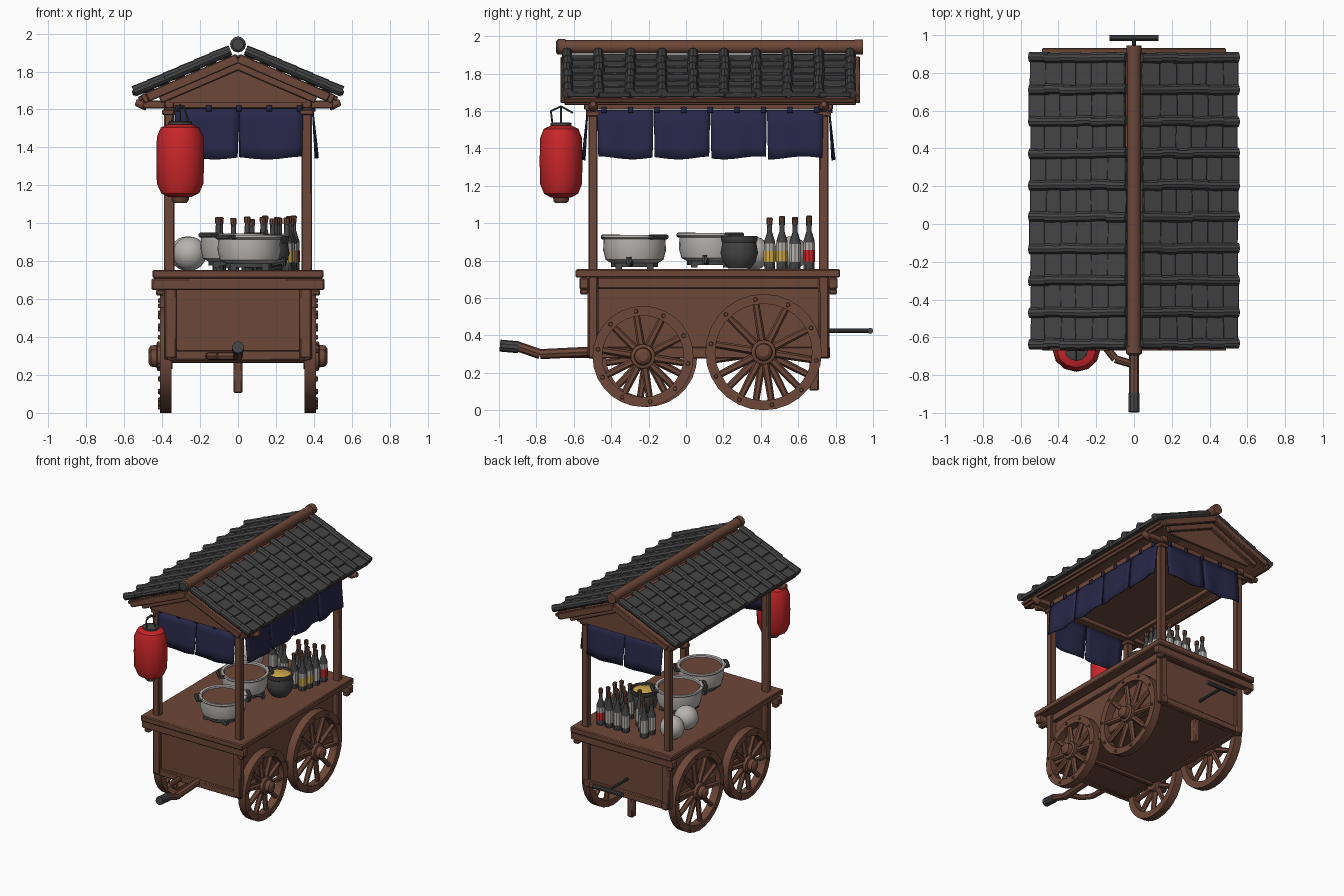
import bpy, bmesh, math, random
from mathutils import Vector, Matrix

if "Cube" in bpy.data.objects:
    bpy.data.objects.remove(bpy.data.objects["Cube"])
random.seed(4)

def material(name, rgb):
    m = bpy.data.materials.new(name)
    m.diffuse_color = (*rgb, 1)
    m.use_nodes = True
    m.node_tree.nodes["Principled BSDF"].inputs["Base Color"].default_value = m.diffuse_color
    return m

WOOD = material("brown wood", (0.152, 0.063, 0.04))
DARK = material("charcoal", (0.058, 0.058, 0.058))
NAVY = material("navy cloth", (0.021, 0.021, 0.067))
RED = material("red paper", (0.58, 0.019, 0.022))
PALE = material("pale metal", (0.47, 0.45, 0.43))
GOLD = material("yellow", (0.62, 0.40, 0.07))

def finish(name, bm, mat, bevel=0, solid=0):
    bmesh.ops.recalc_face_normals(bm, faces=bm.faces)
    me = bpy.data.meshes.new(name)
    bm.to_mesh(me)
    bm.free()
    me.materials.append(mat)
    ob = bpy.data.objects.new(name, me)
    bpy.context.collection.objects.link(ob)
    if solid:
        ob.modifiers.new("thickness", 'SOLIDIFY').thickness = solid
    if bevel:
        ob.modifiers.new("worn edges", 'BEVEL').width = bevel
    bpy.ops.object.select_all(action='DESELECT')
    ob.select_set(True)
    bpy.context.view_layer.objects.active = ob
    bpy.ops.object.shade_smooth_by_angle(angle=math.radians(35))
    return ob

def box(bm, c, s, rot=None):
    m = Matrix.Translation(c) @ (rot or Matrix()) @ Matrix.Diagonal((*s, 1))
    bmesh.ops.create_cube(bm, size=1, matrix=m)

def rod(bm, a, b, r1, r2=None, seg=10):
    a, b = Vector(a), Vector(b)
    q = (b - a).to_track_quat('Z', 'Y').to_matrix().to_4x4()
    bmesh.ops.create_cone(bm, cap_ends=True, segments=seg, radius1=r1, radius2=r1 if r2 is None else r2,
                          depth=(b - a).length, matrix=Matrix.Translation((a + b) / 2) @ q)

def path(bm, pts, r, seg=8):
    for a, b in zip(pts, pts[1:]):
        rod(bm, a, b, r, seg=seg)

def lathe(bm, prof, m, seg=20, closed=False):
    rings = [[bm.verts.new(m @ Vector((r * math.cos(2 * math.pi * i / seg), r * math.sin(2 * math.pi * i / seg), z)))
              for i in range(seg)] for r, z in prof]
    pairs = list(zip(rings, rings[1:])) + ([(rings[-1], rings[0])] if closed else [])
    for A, B in pairs:
        for i in range(seg):
            j = (i + 1) % seg
            bm.faces.new((A[i], A[j], B[j], B[i]))
    if not closed:
        bm.faces.new(rings[0])
        bm.faces.new(rings[-1])

def at(x, y, z):
    return Matrix.Translation((x, y, z))

# Cart body with corner posts, rails and counter
bm = bmesh.new()
box(bm, (0, 0.12, 0.5), (0.69, 1.24, 0.43))
for s in (-1, 1):
    box(bm, (s * 0.345, 0.125, 0.308), (0.05, 1.29, 0.062))
    box(bm, (s * 0.35, 0.125, 0.68), (0.05, 1.29, 0.06))
for y in (-0.5, 0.74):
    box(bm, (0, y, 0.303), (0.66, 0.045, 0.052))
    box(bm, (0, y, 0.68), (0.66, 0.045, 0.06))
box(bm, (0, 0.685, 0.2), (0.045, 0.05, 0.19))
finish("cart_body", bm, WOOD, 0.006)
bm = bmesh.new()
box(bm, (0, 0.117, 0.732), (0.9, 1.415, 0.045))
for y in (-0.545, 0.785):
    box(bm, (0, y, 0.678), (0.91, 0.05, 0.062))
    for s in (-1, 1):
        box(bm, (s * 0.41, y, 0.635), (0.045, 0.045, 0.03))
finish("counter", bm, WOOD, 0.007)
bm = bmesh.new()
for s in (-1, 1):
    for y in (-0.497, 0.737):
        box(bm, (s * 0.362, y, 0.96), (0.054, 0.05, 1.36))
        box(bm, (s * 0.362, y, 1.585), (0.075, 0.075, 0.03))
        box(bm, (s * 0.355, y, 0.5), (0.06, 0.06, 0.42))
finish("posts", bm, WOOD, 0.006)

# Wheels: rim, spokes, hub and rivets
def wheel(name, y, z, r, s):
    bm = bmesh.new()
    m = at(s * 0.385, y, z) @ Matrix.Rotation(s * math.pi / 2, 4, 'Y')
    lathe(bm, [(r, -0.035), (r, 0.027), (r - 0.052, 0.027), (r - 0.052, -0.035)], m, 28, True)
    for i in range(10):
        a = 2 * math.pi * (i + 0.25) / 10
        d = Vector((math.cos(a), math.sin(a), 0))
        rod(bm, m @ (d * 0.03), m @ (d * (r - 0.04)), 0.022, 0.018, 6)
        p = d * (r - 0.026)
        rod(bm, m @ (p + Vector((0, 0, 0.02))), m @ (p + Vector((0, 0, 0.036))), 0.014, 0.01, 6)
    lathe(bm, [(0.055, -0.04), (0.068, 0), (0.066, 0.04), (0.048, 0.045), (0.044, 0.075), (0.025, 0.088)], m, 14)
    finish(name, bm, WOOD)

for side, s in (("left", -1), ("right", 1)):
    wheel("front_wheel_" + side, -0.23 if s > 0 else -0.21, 0.288, 0.27, s)
    wheel("rear_wheel_" + side, 0.415, 0.311, 0.311, s)
bm = bmesh.new()
rod(bm, (-0.4, -0.21, 0.288), (0.4, -0.23, 0.288), 0.025)
rod(bm, (-0.4, 0.415, 0.312), (0.4, 0.415, 0.312), 0.025)
finish("axles", bm, WOOD)

# Pull pole with side brace and grip, and rear push handle
bm = bmesh.new()
path(bm, [(0, -0.48, 0.315), (0, -0.78, 0.3), (0, -0.91, 0.345)], 0.027)
path(bm, [(-0.155, -0.5, 0.3), (-0.15, -0.65, 0.3), (-0.1, -0.715, 0.3), (0, -0.745, 0.3)], 0.021)
finish("pull_pole", bm, WOOD)
bm = bmesh.new()
rod(bm, (0, -0.895, 0.337), (0, -0.995, 0.346), 0.032)
finish("pole_grip", bm, DARK)
bm = bmesh.new()
rod(bm, (0, 0.74, 0.425), (0, 0.985, 0.425), 0.011)
rod(bm, (-0.13, 0.985, 0.425), (0.13, 0.985, 0.425), 0.016)
finish("push_handle", bm, DARK)

# Roof timber: beams, boards under the tiles, gables, eaves and flat ceiling
SLOPE = 0.43
ANG = math.atan(SLOPE)
def roof_z(x, top=1.925):
    return top - SLOPE * abs(x)

bm = bmesh.new()
for s in (-1, 1):
    tilt = Matrix.Rotation(s * ANG, 4, 'Y')
    box(bm, (s * 0.262, 0.13, roof_z(0.262, 1.88)), (0.57, 1.55, 0.025), tilt)
    box(bm, (s * 0.49, 0.13, roof_z(0.49, 1.87)), (0.03, 1.56, 0.05), tilt)
    box(bm, (s * 0.362, 0.12, 1.632), (0.05, 1.33, 0.05))
    for y in (-0.655, 0.915):
        box(bm, (s * 0.24, y, roof_z(0.24, 1.87)), (0.52, 0.032, 0.05), tilt)
    for y in (-0.615, 0.87):
        box(bm, (s * 0.2, y, roof_z(0.2, 1.83)), (0.46, 0.035, 0.045), tilt)
for y in (-0.497, 0.737):
    box(bm, (0, y, 1.627), (1.0, 0.055, 0.042))
    for s in (-1, 1):
        rod(bm, (s * 0.48, y, 1.62), (s * 0.54, y, 1.637), 0.03, 0.02, 8)
box(bm, (0, 0.12, 1.645), (0.7, 1.25, 0.012))
finish("roof_frame", bm, WOOD, 0.005)
bm = bmesh.new()
for y in (-0.6, 0.84):
    pts = [(-0.36, 1.635), (0.36, 1.635), (0.36, 1.71), (0, 1.86), (-0.36, 1.71)]
    f = bm.faces.new([bm.verts.new((x, y, z)) for x, z in pts])
    ext = bmesh.ops.extrude_face_region(bm, geom=[f])
    bmesh.ops.translate(bm, vec=(0, 0.02, 0), verts=[v for v in ext['geom'] if isinstance(v, bmesh.types.BMVert)])
finish("gable_panels", bm, WOOD)
bm = bmesh.new()
rod(bm, (0, -0.67, 1.943), (0, 0.94, 1.943), 0.036, seg=12)
rod(bm, (0, 0.9, 1.943), (0, 0.945, 1.943), 0.04, seg=12)
rod(bm, (0, -0.685, 1.943), (0, -0.645, 1.943), 0.042, seg=12)
finish("ridge_beam", bm, WOOD)
bm = bmesh.new()
rod(bm, (0, -0.684, 1.943), (0, -0.695, 1.943), 0.042, 0.03, seg=12)
finish("ridge_end_cap", bm, DARK)

# Overlapping flat tiles and the rounded rolls between them
BAYS, COURSES = 9, 6
Y0, PITCH, STEP = -0.635, 1.515 / 9, 0.082
tiles, rolls = bmesh.new(), bmesh.new()
for s in (-1, 1):
    for c in range(COURSES):
        x = 0.05 + STEP * c
        for b in range(BAYS):
            j = random.uniform(-0.006, 0.006)
            tilt = Matrix.Rotation(s * (ANG - 0.12 + j * 4), 4, 'Y') @ Matrix.Rotation(j * 3, 4, 'Z')
            xc = x + 0.041 + j
            box(tiles, (s * xc, Y0 + PITCH * (b + 0.5), roof_z(xc, 1.916) + j * 0.5), (0.102, PITCH, 0.028), tilt)
        for b in range(BAYS + 1):
            y = Y0 + PITCH * b + random.uniform(-0.004, 0.004)
            x2 = x + STEP + 0.008
            rod(rolls, (s * (x - 0.01), y, roof_z(x - 0.01, 1.93)), (s * x2, y, roof_z(x2, 1.932)), 0.027, 0.029, 10)
finish("roof_tiles", tiles, DARK, 0.004)
finish("roof_rolls", rolls, DARK)

# Split cloth curtains on the front, right and back
cloth = bmesh.new()
def curtain(a, b, out, panels, z0=1.345, z1=1.605):
    a, b, out = Vector(a), Vector(b), Vector(out)
    for k in range(panels):
        n, rows, grid = 8, 4, []
        for r in range(rows + 1):
            t, row = r / rows, []
            for i in range(n + 1):
                u = i / n
                u2 = 0.5 + (u - 0.5) * (0.995 - 0.035 * t)
                p = a.lerp(b, (k + u2) / panels)
                p += out * (0.022 * t + 0.007 * t * math.sin(u * 9 + k * 2))
                row.append(cloth.verts.new((p.x, p.y, z1 + (z0 - z1) * t + 0.008 * t * math.cos(u * 5 + k))))
            grid.append(row)
        for r in range(rows):
            for i in range(n):
                cloth.faces.new((grid[r][i], grid[r][i + 1], grid[r + 1][i + 1], grid[r + 1][i]))
    tabs = panels * 2
    for i in range(tabs + 1):
        p = a.lerp(b, 0.03 + 0.94 * i / tabs)
        d = (b - a).normalized()
        w = [(p + d * e + out * 0.004) for e in (-0.014, 0.014)]
        cloth.faces.new([cloth.verts.new((q.x, q.y, z)) for q, z in
                         ((w[0], 1.59), (w[1], 1.59), (w[1], 1.622), (w[0], 1.622))])

curtain((-0.335, -0.53, 0), (0.345, -0.53, 0), (0, -1, 0), 2)
curtain((0.397, -0.475, 0), (0.397, 0.735, 0), (1, 0, 0), 4, 1.35)
curtain((-0.335, 0.77, 0), (0.335, 0.77, 0), (0, 1, 0), 2)
finish("curtains", cloth, NAVY, solid=0.008)

# Hanging paper lantern
L = at(-0.305, -0.668, 0) @ Matrix.Diagonal((1, 0.91, 1, 1))
bm = bmesh.new()
lathe(bm, [(0.06, 1.138), (0.1, 1.158), (0.123, 1.21), (0.126, 1.33), (0.123, 1.455), (0.102, 1.505), (0.06, 1.522)], L, 12)
finish("lantern", bm, RED)
bm = bmesh.new()
lathe(bm, [(0.06, 1.5), (0.062, 1.535), (0.05, 1.54)], L, 12)
path(bm, [L @ Vector(p) for p in ((-0.045, 0, 1.53), (-0.03, 0, 1.6), (0.02, 0, 1.62), (0.045, 0, 1.53))], 0.005, 6)
path(bm, [L @ Vector(p) for p in ((0, -0.05, 1.53), (0, -0.06, 1.6), (0, 0, 1.625), (0, 0.07, 1.59))], 0.005, 6)
finish("lantern_cap_and_hook", bm, DARK)
bm = bmesh.new()
lathe(bm, [(0.035, 1.108), (0.045, 1.12), (0.048, 1.15)], L, 12)
finish("lantern_base", bm, WOOD)

# Soup pots on burner stands, with handles, taps and broth
pots, stands, broth = bmesh.new(), bmesh.new(), bmesh.new()
for x, y, z in ((0.06, -0.275, 0.785), (-0.03, 0.13, 0.795)):
    m = at(x, y, z)
    lathe(pots, [(0.12, 0), (0.155, 0.02), (0.168, 0.07), (0.165, 0.13), (0.178, 0.14), (0.176, 0.152), (0.155, 0.15),
                 (0.152, 0.12)], m, 24)
    lathe(broth, [(0.152, 0.122), (0.15, 0.138)], m, 24)
    lathe(stands, [(0.125, -0.018), (0.125, 0.004), (0.1, 0.004), (0.1, -0.018)], m, 16, True)
    for i in range(4):
        a = math.pi / 4 + i * math.pi / 2
        box(stands, (x + 0.12 * math.cos(a), y + 0.12 * math.sin(a), z - 0.014), (0.035, 0.035, 0.035))
    for a in (0.8, 0.8 + math.pi):
        pts = [m @ Vector((r * math.cos(a + o), r * math.sin(a + o), 0.142))
               for r, o in ((0.165, -0.3), (0.2, -0.24), (0.2, 0.24), (0.165, 0.3))]
        path(stands, pts, 0.013, 6)
    rod(stands, (x + 0.12, y - 0.02, z), (x + 0.19, y - 0.03, z + 0.015), 0.016, seg=8)
    rod(stands, (x + 0.18, y - 0.03, z - 0.01), (x + 0.18, y - 0.03, z + 0.035), 0.013, seg=8)
finish("soup_pots", pots, PALE)
finish("burners_and_handles", stands, DARK)
finish("broth", broth, WOOD)
bm = bmesh.new()
K = at(0.17, 0.285, 0.757)
lathe(bm, [(0.06, 0), (0.088, 0.035), (0.102, 0.085), (0.092, 0.14), (0.1, 0.155), (0.1, 0.175), (0.088, 0.175),
           (0.083, 0.14)], K, 18)
finish("kettle_pot", bm, DARK)
bm = bmesh.new()
lathe(bm, [(0.084, 0.145), (0.083, 0.162), (0.045, 0.174)], K, 14)
finish("noodles", bm, GOLD)

# Round white jars
bm = bmesh.new()
for x, y in ((-0.255, 0.36), (-0.27, 0.56)):
    bmesh.ops.create_uvsphere(bm, u_segments=18, v_segments=12, radius=0.09, matrix=at(x, y, 0.84))
finish("round_jars", bm, PALE)

# Loose rows of bottles with two-tone labels and caps
glass, caps = bmesh.new(), bmesh.new()
labels = {"yellow": (bmesh.new(), GOLD), "white": (bmesh.new(), PALE), "red": (bmesh.new(), RED)}
order = ["yellow", "yellow", "white", "red"]
ROWS = (0.447, 0.513, 0.583, 0.658)
for x, picks in ((0.275, (0, 1, 2, 3)), (0.2, (0, 1, 2, 3)), (0.125, (2, 3)), (0.055, (1, 3)), (-0.03, (2,)), (-0.11, (2, 3))):
    for k in picks:
        m = at(x + 0.012 * (k - 1.5), ROWS[k], 0.754) @ Matrix.Diagonal((1, 1, random.uniform(0.96, 1.03), 1))
        lathe(glass, [(0.03, 0), (0.031, 0.15), (0.014, 0.2), (0.013, 0.25)], m, 10)
        lathe(caps, [(0.016, 0.245), (0.017, 0.275), (0.012, 0.28)], m, 8)
        lathe(labels["white"][0], [(0.0325, 0.04), (0.0325, 0.14)], m, 10)
        if x > 0.25 and order[k] != "white":
            lathe(labels[order[k]][0], [(0.0335, 0.04), (0.0335, 0.1)], m, 10)
finish("bottles", glass, DARK)
finish("bottle_caps", caps, WOOD)
for n, (b, mat) in labels.items():
    finish("bottle_labels_" + n, b, mat)
